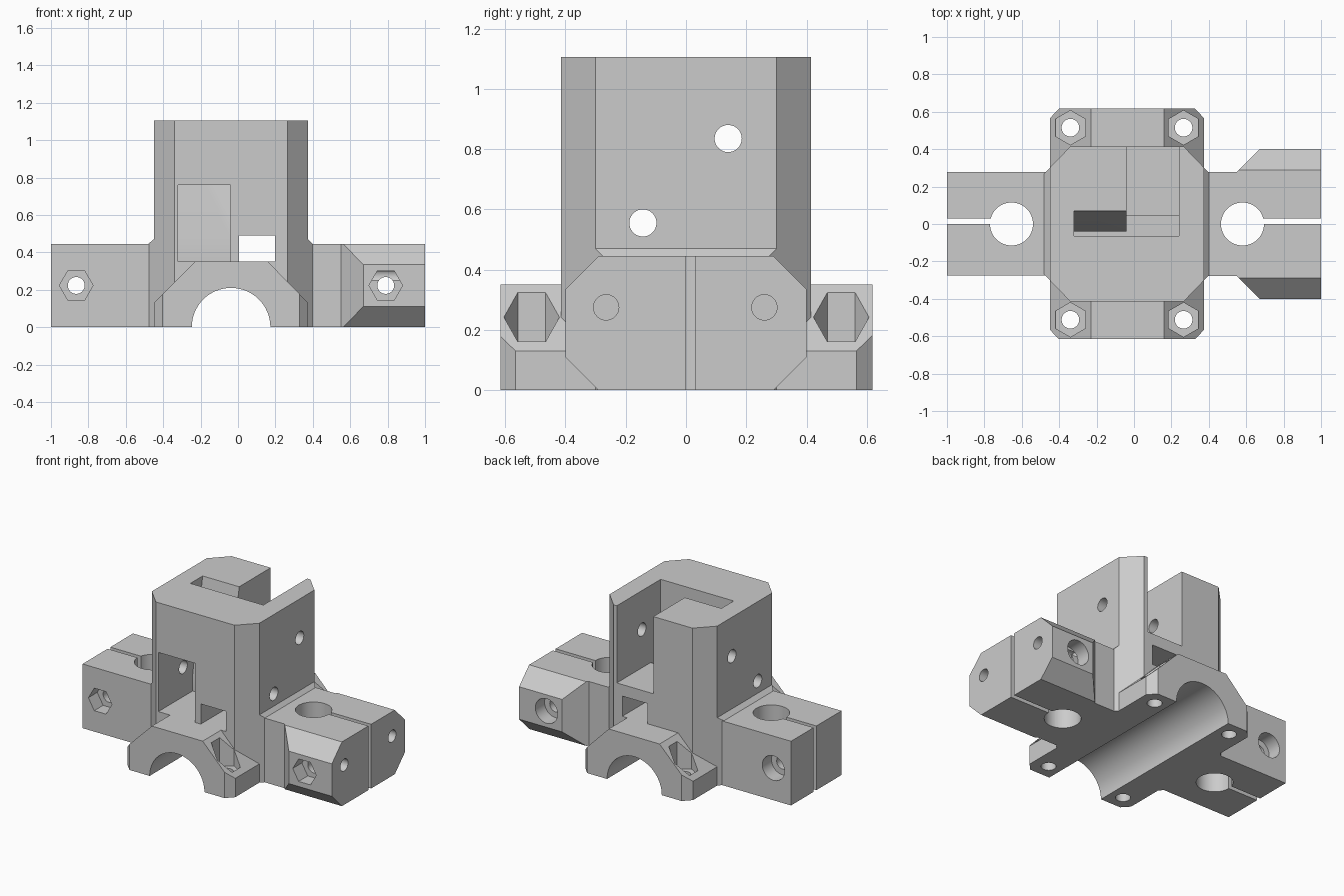
import bpy, math
from mathutils import Vector

if "Cube" in bpy.data.objects:
    bpy.data.objects.remove(bpy.data.objects["Cube"])

grey = bpy.data.materials.new("plain grey")
grey.use_nodes = True
COLOUR = (0.6, 0.6, 0.6, 1)
grey.diffuse_color = COLOUR
grey.node_tree.nodes["Principled BSDF"].inputs["Base Color"].default_value = COLOUR


def prism(name, pts, axis, lo, hi):
    """Extrude a 2D outline along an axis (outline is xy, xz or yz)."""
    place = {"z": lambda a, b, t: (a, b, t),
             "y": lambda a, b, t: (a, t, b),
             "x": lambda a, b, t: (t, a, b)}[axis]
    n = len(pts)
    verts = [place(a, b, t) for t in (lo, hi) for a, b in pts]
    sides = [(i, (i + 1) % n, n + (i + 1) % n, n + i) for i in range(n)]
    faces = [tuple(reversed(range(n)))] + sides + [tuple(range(n, 2 * n))]
    area = sum(pts[i][0] * pts[(i + 1) % n][1] - pts[(i + 1) % n][0] * pts[i][1]
               for i in range(n))
    if (area < 0) != (axis == "y"):
        faces = [tuple(reversed(f)) for f in faces]
    mesh = bpy.data.meshes.new(name)
    mesh.from_pydata(verts, [], faces)
    mesh.materials.append(grey)
    obj = bpy.data.objects.new(name, mesh)
    bpy.context.collection.objects.link(obj)
    return obj


def box(name, x, y, z):
    return prism(name, [(x[0], y[0]), (x[1], y[0]), (x[1], y[1]), (x[0], y[1])], "z", *z)


def ring(a, b, r, sides=48, turn=0.0):
    return [(a + r * math.cos(turn + math.tau * i / sides),
             b + r * math.sin(turn + math.tau * i / sides)) for i in range(sides)]


def mirrored(half):
    """Complete an outline by mirroring its second coordinate."""
    return half + [(a, -b) for a, b in reversed(half)]


def combine(target, tool, operation):
    mod = target.modifiers.new(tool.name, "BOOLEAN")
    mod.object, mod.operation, mod.solver = tool, operation, "EXACT"
    bpy.ops.object.select_all(action="DESELECT")
    bpy.context.view_layer.objects.active = target
    target.select_set(True)
    bpy.ops.object.modifier_apply(modifier=mod.name)
    bpy.data.objects.remove(tool)


# Tower: chamfered octagon plan, slightly flared foot
body = prism("carriage_bracket", mirrored([(-0.48, -0.27), (-0.34, -0.415), (0.265, -0.415),
             (0.40, -0.275)][::-1]), "z", 0, 1.105)
combine(body, prism("tower_outline", [(-0.48, 0), (0.40, 0), (0.40, 0.445), (0.375, 0.47),
        (0.375, 1.2), (-0.45, 1.2), (-0.45, 0.47), (-0.48, 0.445)], "y", -1, 1), "INTERSECT")

# Bearing saddle with sloped shoulders and clipped corners
saddle = prism("saddle", [(-0.45, 0), (0.375, 0), (0.375, 0.13), (0.16, 0.35),
               (-0.23, 0.35), (-0.45, 0.13)], "y", -0.615, 0.618)
combine(saddle, prism("saddle_plan", mirrored([(-0.45, -0.565), (-0.40, -0.618),
        (0.325, -0.618), (0.375, -0.565)]), "z", -0.1, 0.5), "INTERSECT")
combine(body, saddle, "UNION")

# Plain clamp arm and flared clamp arm
combine(body, box("plain_arm", (-1, -0.4), (-0.275, 0.278), (0, 0.445)), "UNION")
arm = prism("flared_arm", mirrored([(0.3, -0.278), (0.55, -0.278), (0.67, -0.4), (1, -0.4)]),
            "z", 0, 0.445)
combine(arm, prism("arm_end", mirrored([(z, y) for z, y in
        [(0, -0.29), (0.11, -0.4), (0.335, -0.4), (0.445, -0.29)]])
        and [(-0.29, 0), (0.29, 0), (0.4, 0.11), (0.4, 0.335), (0.29, 0.445),
             (-0.29, 0.445), (-0.4, 0.335), (-0.4, 0.11)], "x", 0.2, 1.1), "INTERSECT")
combine(body, arm, "UNION")


def cut(tool):
    combine(body, tool, "DIFFERENCE")


# Half-round bearing channel
cut(prism("bearing_channel", ring(-0.037, 0, 0.21, 64), "y", -1, 1))

# Front window, tapered slot behind it, and open rear bay
cut(box("front_window", (-0.32, -0.04), (-0.6, -0.06), (0.35, 0.76)))
cut(prism("tapered_slot", [(-0.065, 0.35), (-0.04, 0.35), (-0.04, 0.46), (0.086, 1.2),
          (-0.065, 1.2)], "x", -0.32, -0.035))
cut(box("rear_bay", (-0.04, 0.24), (-0.065, 0.6), (0.57, 1.2)))
cut(box("bay_pit", (-0.04, 0.24), (-0.065, 0.045), (0.35, 0.7)))
cut(box("belt_tunnel", (0.005, 0.198), (-0.6, 0.6), (0.35, 0.49)))

# Cross holes through the tower
for y, z in ((0.14, 0.835), (-0.143, 0.555)):
    cut(prism("tower_hole", ring(y, z, 0.045), "x", -0.6, 0.6))

# Saddle bolts with hexagonal nut pockets
for x in (-0.34, 0.265):
    for y in (-0.512, 0.515):
        cut(prism("saddle_bolt", ring(x, y, 0.047), "z", -0.1, 0.5))
        cut(prism("saddle_nut", ring(x, y, 0.092, 6, math.pi / 6), "z", 0.13, 0.5))

# Clamp bores, slits and pinch bolts on both arms
for bore_x, end_x, bolt_x in ((-0.655, -1.1, -0.865), (0.58, 1.1, 0.79)):
    cut(prism("rod_bore", ring(bore_x, 0, 0.115), "z", -0.1, 0.6))
    cut(box("clamp_slit", sorted((bore_x, end_x)), (0, 0.03), (-0.1, 0.6)))
    outer = 0.278 if bore_x < 0 else 0.4
    cut(prism("pinch_bolt", ring(bolt_x, 0.223, 0.045), "y", -0.6, 0.6))
    cut(prism("pinch_nut", ring(bolt_x, 0.223, 0.09, 6), "y", -0.6, 0.1 - outer))
    cut(prism("pinch_head", ring(bolt_x, 0.223, 0.085), "y", outer - 0.1, 0.6))

# Blind holes in the flared arm's end
for y in (-0.265, 0.26):
    cut(prism("end_hole", ring(y, 0.275, 0.042), "x", 0.7, 1.1))

bpy.ops.object.select_all(action="DESELECT")
body.select_set(True)
bpy.context.view_layer.objects.active = body
bpy.ops.object.shade_smooth_by_angle(angle=math.radians(20))
